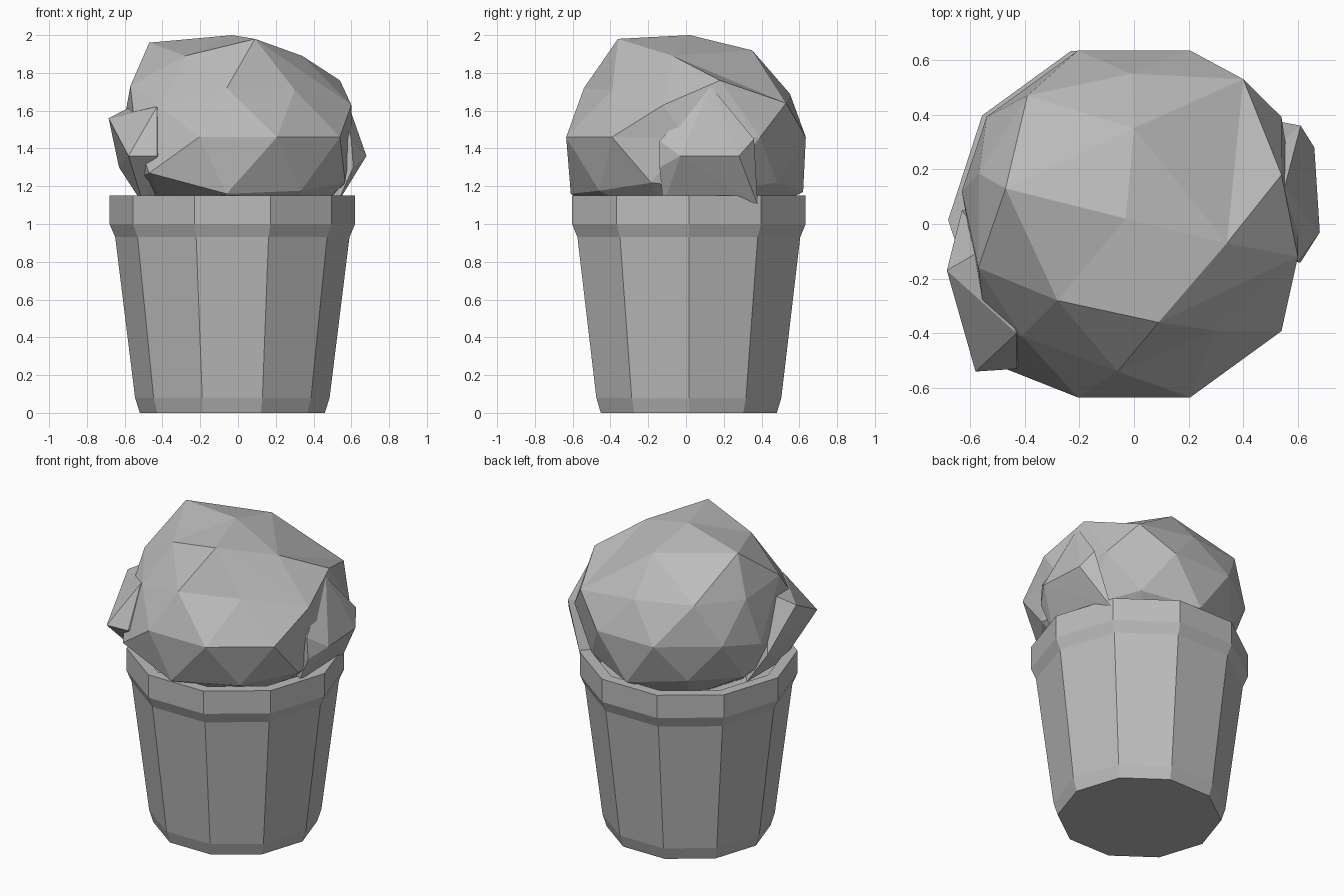
import bpy
import bmesh
import math
from mathutils import Vector, Matrix

if "Cube" in bpy.data.objects:
    bpy.data.objects.remove(bpy.data.objects["Cube"], do_unlink=True)

grey = bpy.data.materials.new("plain_grey")
grey.use_nodes = True
colour = (0.5, 0.5, 0.5, 1)
grey.diffuse_color = colour
grey.node_tree.nodes["Principled BSDF"].inputs["Base Color"].default_value = colour


def finish(name, bm):
    """Turn a bmesh into a flat shaded, coloured object."""
    bmesh.ops.recalc_face_normals(bm, faces=bm.faces[:])
    mesh = bpy.data.meshes.new(name)
    bm.to_mesh(mesh)
    bm.free()
    mesh.materials.append(grey)
    obj = bpy.data.objects.new(name, mesh)
    bpy.context.collection.objects.link(obj)
    return obj


def lathe(name, profile, sides, centre):
    """Sweep a (radius, height) profile into a closed faceted solid."""
    bm = bmesh.new()
    rings = []
    for radius, height in profile:
        rings.append([
            bm.verts.new((centre[0] + radius * math.cos(math.tau * i / sides),
                          centre[1] + radius * math.sin(math.tau * i / sides),
                          height))
            for i in range(sides)])
    for low, high in zip(rings, rings[1:]):
        for i in range(sides):
            j = (i + 1) % sides
            bm.faces.new((low[i], low[j], high[j], high[i]))
    bm.faces.new(rings[0][::-1])
    bm.faces.new(rings[-1])
    return finish(name, bm)


def hull(name, points):
    """Angular clump wrapped around a few corner points."""
    bm = bmesh.new()
    for point in points:
        bm.verts.new(point)
    result = bmesh.ops.convex_hull(bm, input=bm.verts[:])
    loose = [v for v in result["geom_interior"] if isinstance(v, bmesh.types.BMVert)]
    bmesh.ops.delete(bm, geom=loose, context="VERTS")
    return finish(name, bm)


# Ten sided pot: chamfered foot, tapered wall, flared rim and soil inside
lathe("pot",
      [(0.49, 0), (0.515, 0.08), (0.62, 0.93), (0.65, 1.0),
       (0.65, 1.15), (0.58, 1.15), (0.56, 1.03)],
      sides=10, centre=(-0.03, 0.015))

# Main foliage: squashed icosphere with some corners pulled out of place
bm = bmesh.new()
bmesh.ops.create_icosphere(bm, subdivisions=2, radius=1)
bm.transform(Matrix.Translation((0, 0, 1.46))
             @ Matrix.Rotation(math.radians(18), 4, "Z")
             @ Matrix.Diagonal((0.667, 0.667, 0.54, 1)))
pulled = [
    (-0.03, 0.02, 2.0), (0.09, -0.36, 1.98), (0.34, -0.07, 1.89),
    (-0.28, -0.28, 1.89), (-0.47, 0.13, 1.96), (-0.06, -0.54, 1.72),
    (0.3, -0.39, 1.71), (0.6, -0.12, 1.63), (0.54, 0.18, 1.76),
    (0.4, 0.53, 1.64), (-0.01, 0.55, 1.69), (-0.39, 0.47, 1.72),
    (-0.57, -0.16, 1.73), (-0.41, -0.41, 1.62), (0.6, 0, 1.46),
    (-0.63, 0.12, 1.4), (-0.06, -0.61, 1.16), (-0.47, -0.53, 1.27),
    (0, 0.62, 1.17),
]
free = list(bm.verts)
for target in map(Vector, pulled):
    nearest = min(free, key=lambda v: (v.co - target).length)
    nearest.co = target
    free.remove(nearest)
finish("main_foliage", bm)

# Small clumps that poke out on both sides
hull("left_clump", [
    (0.68, -0.03, 1.36), (0.66, 0.28, 1.36), (0.61, 0.36, 1.45),
    (0.6, -0.14, 1.44), (0.61, -0.14, 1.3), (0.55, 0.13, 1.73),
    (0.52, -0.12, 1.1), (0.5, 0.38, 1.1), (0.3, 0.1, 1.4)])
hull("right_clump", [
    (-0.685, -0.17, 1.56), (-0.58, -0.54, 1.36), (-0.43, -0.53, 1.36),
    (-0.43, -0.4, 1.62), (-0.53, -0.08, 1.64), (-0.63, 0.05, 1.3),
    (-0.5, -0.3, 1.1), (-0.5, 0.08, 1.1), (-0.2, -0.2, 1.3)])
